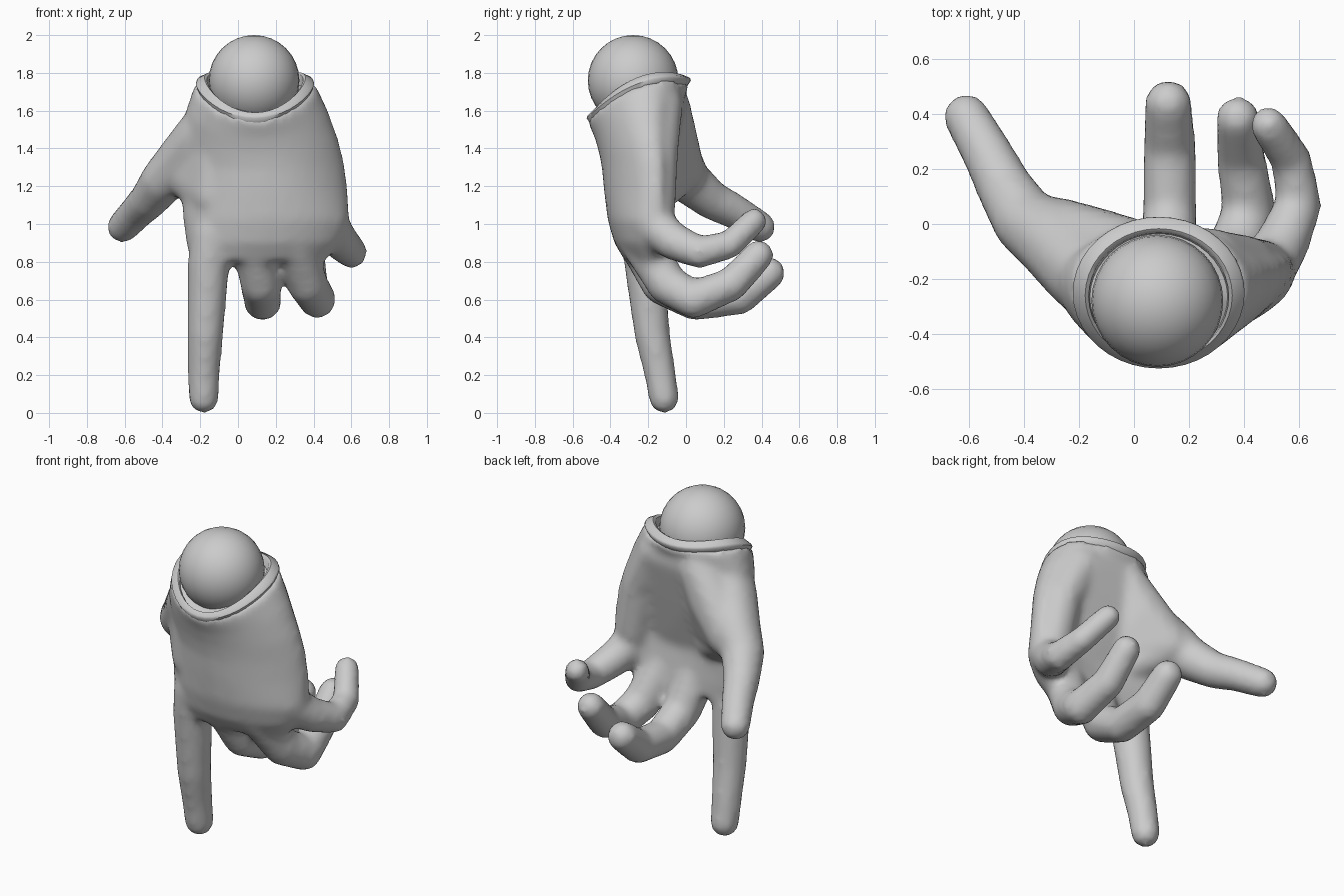
import bpy, bmesh, math
from mathutils import Vector

C = bpy.context
N = 40


def rim_z(s):
    """Height of the saddle-shaped wrist opening, s = -1 front .. 1 back."""
    return 0.10 * s - 0.085 * s * s


def ring(bm, z, cx, cy, rx, ry, bend=0.0, w=0.0, p=1.0):
    """One closed section; bend cups the sides towards +y, w tilts it like the rim."""
    out = []
    for i in range(N):
        t = 2 * math.pi * i / N
        c, s = math.cos(t), math.sin(t)
        c2 = math.copysign(abs(c) ** p, c)
        s2 = math.copysign(abs(s) ** p, s)
        out.append(bm.verts.new((cx + rx * c2, cy + ry * s2 + bend * c2 * c2,
                                 z + w * rim_z(s))))
    return out


def loft(bm, rings, closed=False):
    pairs = list(zip(rings, rings[1:]))
    if closed:
        pairs.append((rings[-1], rings[0]))
    for a, b in pairs:
        for i in range(N):
            j = (i + 1) % N
            bm.faces.new((a[i], a[j], b[j], b[i]))


def hull(bm, balls, grow=0.0):
    """Convex hull around a few balls (x, y, z, radius)."""
    verts = []
    for x, y, z, r in balls:
        for k in range(9):
            f = math.pi * k / 8
            for i in range(1 if k in (0, 8) else 16):
                t = math.pi * i / 8
                d = Vector((math.sin(f) * math.cos(t), math.sin(f) * math.sin(t), math.cos(f)))
                verts.append(bm.verts.new(Vector((x, y, z)) + d * (r + grow)))
    bmesh.ops.convex_hull(bm, input=verts)
    loose = [v for v in verts if v.is_valid and not v.link_faces]
    bmesh.ops.delete(bm, geom=loose, context='VERTS')


def make(name, bm):
    bmesh.ops.recalc_face_normals(bm, faces=bm.faces[:])
    me = bpy.data.meshes.new(name)
    bm.to_mesh(me)
    bm.free()
    ob = bpy.data.objects.new(name, me)
    C.collection.objects.link(ob)
    return ob


def smooth(ob, deg):
    bpy.ops.object.select_all(action='DESELECT')
    ob.select_set(True)
    C.view_layer.objects.active = ob
    bpy.ops.object.shade_smooth_by_angle(angle=math.radians(deg))


# Palm: cupped sections from wrist to knuckles
bm = bmesh.new()
palm = [
    (1.735, 0.09, -0.25, 0.318, 0.275, 0.00, 1.0, 1.0),
    (1.60, 0.10, -0.26, 0.375, 0.225, 0.04, 0.75, 0.95),
    (1.45, 0.12, -0.28, 0.410, 0.18, 0.09, 0.4, 0.9),
    (1.32, 0.135, -0.295, 0.428, 0.15, 0.13, 0.15, 0.85),
    (1.18, 0.14, -0.30, 0.440, 0.135, 0.14, 0, 0.8),
    (1.02, 0.15, -0.28, 0.44, 0.135, 0.11, 0, 0.75),
    (0.90, 0.135, -0.255, 0.41, 0.125, 0.08, 0, 0.75),
    (0.80, 0.105, -0.22, 0.35, 0.10, 0.04, 0, 0.8),
]
rings = [ring(bm, *s) for s in palm]
loft(bm, rings)
bm.faces.new(rings[0])
bm.faces.new(rings[-1])

# Digits: chains of rounded segments
digits = [
    # index
    [(-0.135, -0.235, .96, .105), (-0.155, -0.22, .80, .103), (-0.172, -0.18, .42, .088),
     (-0.18, -0.14, .22, .078), (-0.182, -0.117, .078, .073)],
    # middle
    [(0.08, -0.24, .90, .11), (0.12, -0.13, .68, .10), (0.13, 0.05, .588, .092),
     (0.13, 0.28, .615, .089), (0.125, 0.44, .74, .079)],
    # ring
    [(0.30, -0.23, .90, .11), (0.37, -0.10, .68, .10), (0.42, 0.04, .60, .092),
     (0.39, 0.24, .68, .082), (0.378, 0.385, .835, .073)],
    # little
    [(0.46, -0.20, 1.02, .105), (0.54, -0.07, .91, .092), (0.60, 0.07, .85, .077),
     (0.575, 0.23, .89, .067), (0.49, 0.36, 1.015, .062)],
    # thumb
    [(-0.08, -0.25, 1.60, .14), (-0.18, -0.16, 1.45, .155), (-0.29, -0.06, 1.33, .14),
     (-0.395, 0.01, 1.23, .115), (-0.47, 0.13, 1.13, .096), (-0.53, 0.25, 1.07, .086),
     (-0.61, 0.39, .985, .077)],
]
for d in digits:
    for pair in zip(d, d[1:]):
        hull(bm, pair, 0.008)

# Fleshy pads: heel of the hand, little finger side, thumb base and thumb web
pads = [
    [(-0.02, -0.125, 1.62, .125), (0.26, -0.13, 1.63, .115), (0.02, -0.16, 1.42, .11),
     (0.30, -0.16, 1.45, .10), (0.02, -0.25, 1.05, .09), (0.32, -0.25, 1.05, .09)],
    [(0.28, -0.13, 1.63, .11), (0.40, -0.155, 1.38, .11)],
    [(0.40, -0.155, 1.38, .11), (0.46, -0.165, 1.08, .105)],
    [(-0.02, -0.10, 1.62, .12), (-0.12, -0.08, 1.45, .13), (-0.28, -0.03, 1.29, .125),
     (-0.02, -0.20, 1.22, .10)],
    [(-0.10, -0.25, 1.45, .13), (-0.13, -0.24, 1.15, .12), (-0.29, -0.05, 1.28, .125),
     (-0.02, -0.23, 1.10, .10)],
]
for p in pads:
    hull(bm, p, 0.005)
hand = make("hand", bm)
rm = hand.modifiers.new("fuse", 'REMESH')
rm.mode = 'VOXEL'
rm.voxel_size = 0.022
sm = hand.modifiers.new("soften", 'SMOOTH')
sm.factor = 0.5
sm.iterations = 8
C.view_layer.objects.active = hand
for m in ("fuse", "soften"):
    bpy.ops.object.modifier_apply(modifier=m)
smooth(hand, 60)

# Cuff: thin saddle-shaped rim around the wrist opening
bm = bmesh.new()
cuff_profile = [(1.67, -.25, .285, .225), (1.72, -.25, .304, .260), (1.745, -.25, .313, .276),
                (1.758, -.25, .306, .272), (1.775, -.26, .268, .243),
                (1.765, -.264, .255, .232), (1.66, -.262, .245, .215)]
loft(bm, [ring(bm, z, 0.09, cy, rx, ry, 0, 1.0) for z, cy, rx, ry in cuff_profile], closed=True)
smooth(make("wrist_cuff", bm), 50)

# Ball resting in the wrist opening
bpy.ops.mesh.primitive_uv_sphere_add(segments=32, ring_count=16, radius=0.24,
                                     location=(0.085, -0.28, 1.76))
ball = C.object
ball.name = "wrist_ball"
smooth(ball, 40)
